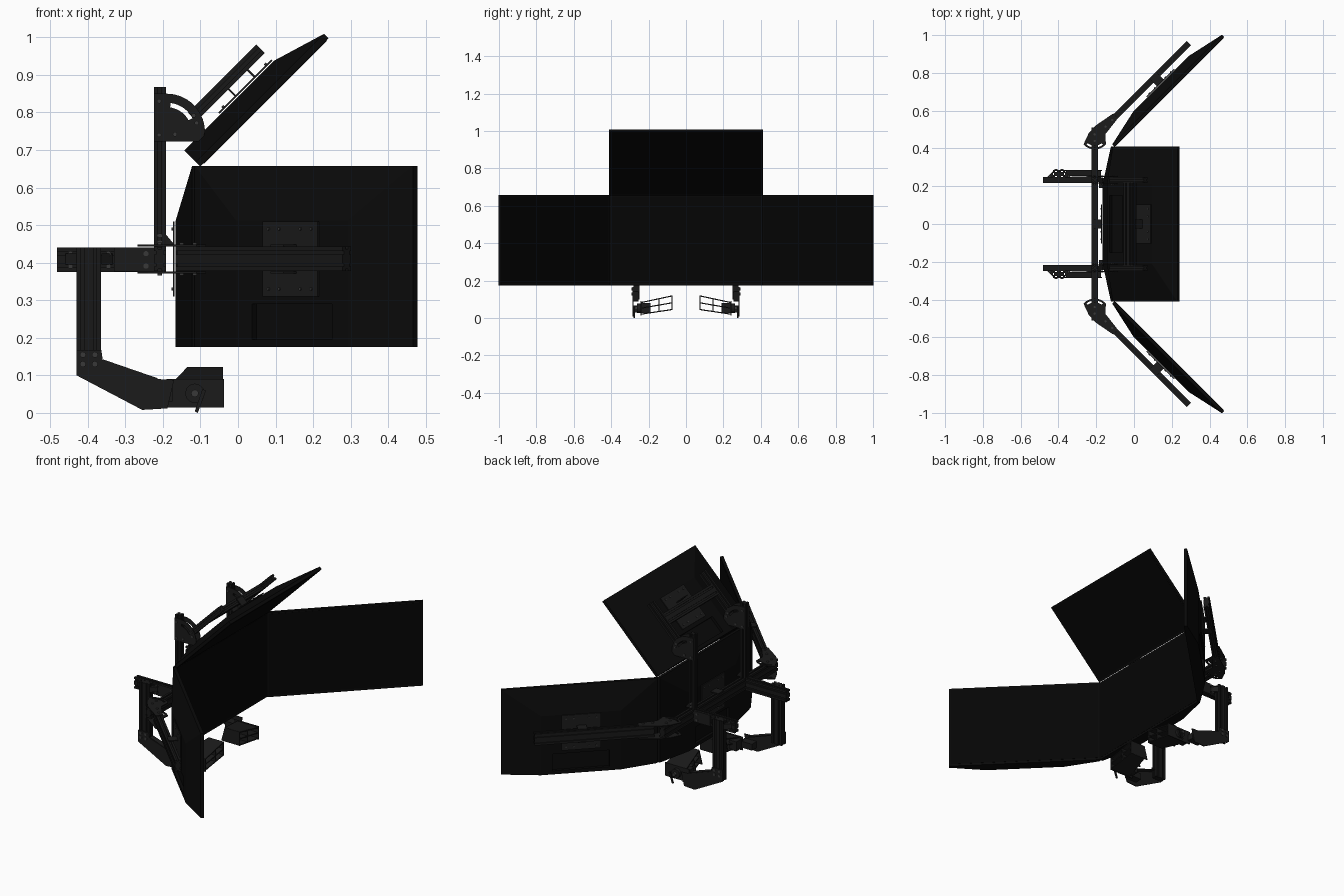
import bpy, bmesh, math
from mathutils import Vector as V, Matrix

if "Cube" in bpy.data.objects:
    bpy.data.objects.remove(bpy.data.objects["Cube"])

U = 0.0325  # extrusion module
R2 = math.sqrt(0.5)
X, Y, Z = V((1, 0, 0)), V((0, 1, 0)), V((0, 0, 1))


def material(name, value):
    m = bpy.data.materials.new(name)
    m.diffuse_color = (value, value, value, 1)
    m.use_nodes = True
    m.node_tree.nodes["Principled BSDF"].inputs["Base Color"].default_value = m.diffuse_color
    return m


BODY = material("monitor_black", 0.003)
SCREEN = material("screen_black", 0.0015)
ALU = material("anodised_black", 0.009)
STEEL = material("plate_black", 0.011)
BOLT = material("bolt_grey", 0.04)


def finish(name, bm, mat, mirror=False):
    """Bake a bmesh into an object, optionally with its twin across y = 0."""
    bmesh.ops.recalc_face_normals(bm, faces=bm.faces)
    made = []
    for side in ((1, -1) if mirror else (1,)):
        if side < 0:
            bm.transform(Matrix.Scale(-1, 4, Y))
            bmesh.ops.reverse_faces(bm, faces=bm.faces)
        label = name if not mirror else ("left_" if side > 0 else "right_") + name
        me = bpy.data.meshes.new(label)
        bm.to_mesh(me)
        me.materials.append(mat)
        ob = bpy.data.objects.new(label, me)
        bpy.context.collection.objects.link(ob)
        made.append(ob)
    bm.free()
    return made


def plate(name, pts, o, u, v, t, mat=STEEL, mirror=False, holes=()):
    """Flat polygon in the u,v plane at o, centred thickness t."""
    bm = bmesh.new()
    n = u.cross(v).normalized()
    for loop in (pts, *holes):
        vs = [bm.verts.new(o + u * a + v * b - n * t / 2) for a, b in loop]
        if holes:
            for i in range(len(vs)):
                bm.edges.new((vs[i - 1], vs[i]))
        else:
            bm.faces.new(vs)
    if holes:
        bmesh.ops.triangle_fill(bm, edges=bm.edges[:], use_beauty=True, normal=n)
    ext = bmesh.ops.extrude_face_region(bm, geom=bm.faces[:], use_keep_orig=True)
    bmesh.ops.translate(bm, vec=n * t, verts=[g for g in ext["geom"] if isinstance(g, bmesh.types.BMVert)])
    return finish(name, bm, mat, mirror)


def rect(a0, a1, b0, b1):
    return [(a0, b0), (a1, b0), (a1, b1), (a0, b1)]


def arc(cx, cy, r, a0, a1, n=14):
    return [(cx + r * math.cos(math.radians(a0 + (a1 - a0) * i / n)),
             cy + r * math.sin(math.radians(a0 + (a1 - a0) * i / n))) for i in range(n + 1)]


def slot(cx, cy, r0, r1, a0, a1):
    return arc(cx, cy, r0, a0, a1) + arc(cx, cy, r1, a1, a0)


def beam(name, p0, p1, wide, n=2, mirror=False):
    """T-slot extrusion, n modules wide along `wide`."""
    p0, p1 = V(p0), V(p1)
    d = p1 - p0
    side = d.normalized().cross(wide).normalized()
    ha, hb, g, q = n * U / 2, U / 2, 0.0045, 0.006

    def edge(length, slots, depth):
        pts = [(-length, -depth)]
        for k in range(slots):
            c = -length + U * (k + 0.5)
            pts += [(c - g, -depth), (c - g, -depth + q), (c + g, -depth + q), (c + g, -depth)]
        return pts
    half = edge(ha, n, hb) + [(-b, a) for a, b in edge(hb, 1, ha)]
    pts = half + [(-a, -b) for a, b in half]
    return plate(name, pts, (p0 + p1) / 2, wide, side, d.length, ALU, mirror)


def bolts(name, points, axis, r=0.006, h=0.006, mat=BOLT, mirror=False):
    bm = bmesh.new()
    rot = axis.to_track_quat('Z', 'Y').to_matrix().to_4x4()
    for p in points:
        bmesh.ops.create_cone(bm, cap_ends=True, segments=12, radius1=r, radius2=r, depth=h,
                              matrix=Matrix.Translation(V(p)) @ rot)
    return finish(name, bm, mat, mirror)


# Monitors: tapered back, recessed connector bay, mounting plate with two tabs
MW, MH = 0.411, 0.483


def monitor(name, o, w, h, n, mirror=False):
    o = V(o)
    P = lambda a, b, d: o + w * a + h * b + n * d
    bm = bmesh.new()
    for a, top, d in ((MW, MH, 0), (MW, MH, -0.017), (MW - 0.2, 0.337, -0.061)):
        for s in (-1, 1):
            for b in (0, top):
                bm.verts.new(P(s * a, b, d))
    bmesh.ops.convex_hull(bm, input=bm.verts[:])
    bmesh.ops.dissolve_limit(bm, angle_limit=0.01, verts=bm.verts[:], edges=bm.edges[:])
    bodies = finish(name + "_monitor", bm, BODY, mirror)
    bays = plate(name + "_bay_cutter", rect(-0.15, 0.15, 0.02, 0.115), P(0, 0, -0.06), w, h, 0.03, BODY, mirror)
    for body, bay in zip(bodies, bays):
        bay.hide_render = True
        bay.hide_viewport = True
        mod = body.modifiers.new("bay", 'BOOLEAN')
        mod.operation, mod.object, mod.solver = 'DIFFERENCE', bay, 'EXACT'
    plate(name + "_screen", rect(-MW + .008, MW - .008, .012, MH - .008), P(0, 0, 0), w, h, 0.002, SCREEN, mirror)
    c = 0.235
    plate(name + "_mount_plate", rect(-0.104, 0.104, c - 0.1, c + 0.1), P(0, 0, -0.066), w, h, 0.005, STEEL, mirror)
    for k in (-1, 1):
        plate(f"{name}_mount_tab_{'lower' if k < 0 else 'upper'}", rect(-0.025, 0.025, -0.118, -0.066),
              P(0, c + k * 0.036, 0), w, n, 0.005, STEEL, mirror)
    bolts(name + "_mount_bolts", [P(a, c + b, -0.07) for a in (-.08, -.04, .04, .08) for b in (-.08, .08)],
          n, 0.004, 0.005, BOLT, mirror)


monitor("centre", (-0.105, 0, 0.175), Y, Z, X)
monitor("upper", (-0.10, 0, 0.656), Y, V((R2, 0, R2)), V((R2, 0, -R2)))
monitor("side", (0.187, 0.699, 0.175), V((R2, R2, 0)), Z, V((R2, -R2, 0)), True)

# Main crossbar and hinged side arms
ZC, YA, XC = 0.41, 0.232, -0.208
beam("main_crossbar", (XC, -0.512, ZC), (XC, 0.512, ZC), Z)
beam("side_arm", (-0.155, 0.512, ZC), (0.29, 0.957, ZC), Z, 2, True)
fan = arc(XC, 0.475, 0.08, 222, 318) + [(-0.152, 0.475), (-0.085, 0.56), (-0.11, 0.585), (-0.205, 0.52), (-0.24, 0.48)]
for k, tag in ((-1, "lower"), (1, "upper")):
    plate("side_hinge_plate_" + tag, fan, V((0, 0, ZC + k * 0.036)), X, Y, 0.005, STEEL, True,
          [slot(XC, 0.475, 0.06, 0.07, 232, 308)])
    bolts("side_hinge_bolts_" + tag, [(x, y, ZC + k * 0.041) for x, y in
          ((XC, 0.44), (XC, 0.475), (-0.15, 0.515), (-0.115, 0.55))], Z, mirror=True)

# Upright posts, upper tilt brackets and upper arms
beam("upright_post", (XC, YA, 0.44), (XC, YA, 0.868), Y, 1, True)
beam("upper_arm", (-0.122, YA, 0.788), (0.06, YA, 0.97), Y, 1, True)
beam("upper_crossbar", (-0.02, -YA + U / 2, 0.89), (-0.02, YA - U / 2, 0.89), V((R2, 0, R2)))
cx, cz = -0.19, 0.748
quad = [(-0.224, 0.723), (-0.095, 0.723)] + arc(cx, cz, 0.102, 0, 90) + [(-0.224, 0.85)]
for k, tag in ((-1, "inner"), (1, "outer")):
    y = YA + k * 0.019
    plate("tilt_bracket_" + tag, quad, V((0, y, 0)), X, Z, 0.005, STEEL, True,
          [slot(cx, cz, 0.066, 0.078, 28, 82)])
    bolts("tilt_bolts_" + tag, [(a, y + k * 0.004, b) for a, b in
          ((-0.21, 0.74), (-0.21, 0.83), (-0.168, 0.742), (-0.11, 0.772), (-0.118, 0.792))], Y, mirror=True)
plate("post_foot_bracket", [(-0.192, 0.443), (-0.165, 0.443), (-0.192, 0.475)], V((0, YA, 0)), X, Z, 0.026,
      STEEL, True)
bolts("post_foot_bolts", [(XC, YA + 0.017, z) for z in (0.455, 0.472)], Y, mirror=True)

# Rear support beams and hanging legs
beam("rear_beam", (-0.482, YA, ZC - 0.002), (-0.224, YA, ZC - 0.002), Z, 2, True)
beam("hanging_leg", (-0.397, YA + U, 0.10), (-0.397, YA + U, 0.441), X, 2, True)
plate("beam_joint_plate", rect(-0.33, -0.192, 0.376, 0.44), V((0, YA + 0.0185, 0)), X, Z, 0.004, STEEL, True)
bolts("beam_bolts", [(x, YA + 0.02, z) for x in (-0.446, -0.345, -0.245) for z in (0.391, 0.424)], Y, 0.007,
      0.008, BOLT, True)
# Gusset beside each leg
for a, b, tag in ((-0.43, -0.46, "rear"), (-0.364, -0.334, "front")):
    plate("leg_gusset_" + tag, [(a, YA + U / 2), (b, YA + U / 2), (a, YA + U * 1.4)], V((0, 0, ZC)), X, Y, 0.03,
          STEEL, True)

# Cranked lower bracket on the leg
YP = 0.284
crank = [(-0.43, 0.167), (-0.364, 0.167), (-0.36, 0.14), (-0.215, 0.09), (-0.17, 0.088), (-0.188, 0.012),
         (-0.255, 0.008), (-0.43, 0.10)]
plate("crank_bracket", crank, V((0, YP, 0)), X, Z, 0.005, STEEL, True)
flange = V((0.145, 0, -0.05))
plate("crank_flange", rect(0, 1, -0.03, 0), V((-0.36, YP, 0.14)), flange, Y, 0.005, STEEL, True)
bolts("crank_bolts", [(x, YP + 0.004, z) for x in (-0.413, -0.381) for z in (0.13, 0.155)], Y, 0.008, 0.006,
      BOLT, True)
plate("crank_spacer", rect(-0.25, -0.175, 0.03, 0.066), V((0, 0.26, 0)), X, Z, 0.045, STEEL, True)

# Controller tray: open four-cell frame with cheek, clamp, pivot and lever
plate("tray_cheek", rect(-0.19, -0.037, 0.015, 0.09), V((0, 0.241, 0)), X, Z, 0.006, STEEL, True)


def slab(name, p, q, x0, x1, t=0.006):
    d = V((0, q[0] - p[0], q[1] - p[1]))
    plate(name, [(x0, 0), (-0.04, 0), (-0.04, 1), (x1, 1)], V((0, p[0], p[1])), X, d, t, STEEL, True)


slab("tray_top", (0.24, 0.083), (0.072, 0.119), -0.17, -0.135)
slab("tray_middle", (0.24, 0.053), (0.072, 0.082), -0.17, -0.135)
slab("tray_bottom", (0.24, 0.021), (0.072, 0.046), -0.17, -0.135)
slab("tray_inner_end", (0.074, 0.044), (0.074, 0.121), -0.155, -0.135)
slab("tray_divider", (0.145, 0.035), (0.145, 0.103), -0.165, -0.15)
plate("tray_clamp", rect(-0.185, -0.14, 0.026, 0.08), V((0, 0.215, 0)), X, Z, 0.05, STEEL, True)
bolts("tray_pivot", [(-0.115, 0.252, 0.052)], Y, 0.026, 0.018, STEEL, True)
bolts("tray_pivot_bolt", [(-0.115, 0.267, 0.052)], Y, 0.01, 0.02, BOLT, True)
plate("tray_lever", [(-0.115, 0.004), (-0.107, 0.0), (-0.085, 0.06), (-0.095, 0.063)], V((0, 0.276, 0)), X, Z,
      0.007, STEEL, True)
